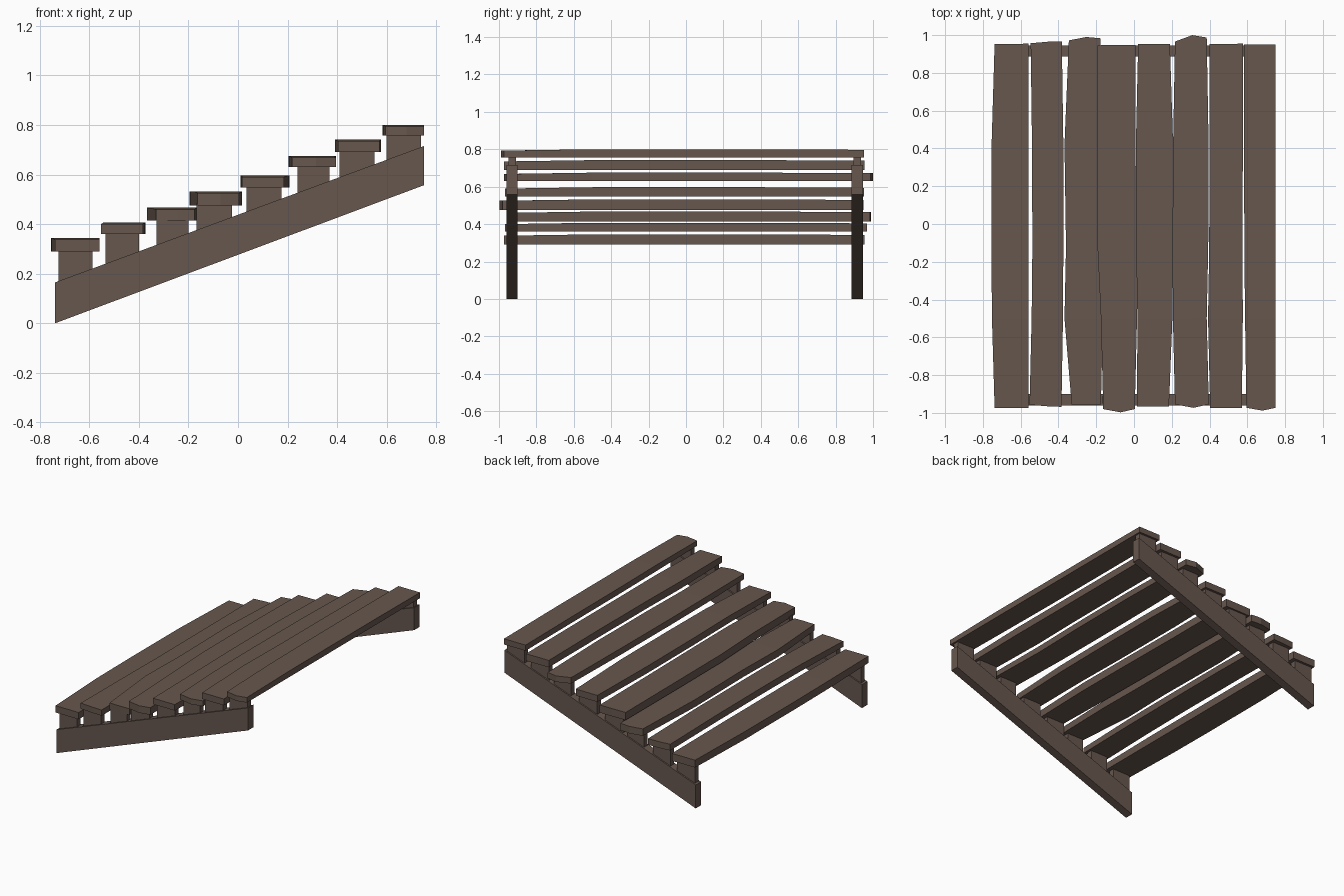
import bpy, bmesh

if "Cube" in bpy.data.objects:
    bpy.data.objects.remove(bpy.data.objects["Cube"])

wood = bpy.data.materials.new("dark brown wood")
wood.diffuse_color = (0.135, 0.095, 0.076, 1)
wood.use_nodes = True
wood.node_tree.nodes["Principled BSDF"].inputs["Base Color"].default_value = wood.diffuse_color


def finish(name, bm):
    bmesh.ops.recalc_face_normals(bm, faces=bm.faces)
    me = bpy.data.meshes.new(name)
    bm.to_mesh(me)
    bm.free()
    me.materials.append(wood)
    ob = bpy.data.objects.new(name, me)
    bpy.context.collection.objects.link(ob)
    return ob


def side_panel(name, profile, y0, y1):
    """Extrude an x-z outline along y."""
    bm = bmesh.new()
    f = bm.faces.new([bm.verts.new((x, y0, z)) for x, z in profile])
    ext = bmesh.ops.extrude_face_region(bm, geom=[f])
    for v in ext["geom"]:
        if isinstance(v, bmesh.types.BMVert):
            v.co.y = y1
    return finish(name, bm)


def plank(name, left, right, z0, z1, north, south):
    """Wavy board: edges given at five stations, ends at left, middle, right."""
    mids = [0.42, -0.12, -0.5]
    bm = bmesh.new()
    top, bot = [], []
    for i in range(5):
        rt, rb = [], []
        for c, t in enumerate((0, 0.55, 1)):
            x = left[i] + (right[i] - left[i]) * t
            y = north[c] if i == 0 else south[c] if i == 4 else mids[i - 1]
            droop = 0.007 if i == 4 else 0.003 if i == 0 else 0
            rt.append(bm.verts.new((x, y, z1 - droop)))
            rb.append(bm.verts.new((x, y, z0)))
        top.append(rt)
        bot.append(rb)
    for i in range(4):
        for c in range(2):
            for g in (top, bot):
                bm.faces.new((g[i][c], g[i][c + 1], g[i + 1][c + 1], g[i + 1][c]))
        for c in (0, 2):
            bm.faces.new((top[i][c], top[i + 1][c], bot[i + 1][c], bot[i][c]))
    for i in (0, 4):
        for c in range(2):
            bm.faces.new((top[i][c], top[i][c + 1], bot[i][c + 1], bot[i][c]))
    return finish(name, bm)


# Treads: left edge, right edge, bottom, top, far end, near end
treads = [
    ((-.738, -.754, -.755, -.752, -.738), (-.558,) * 5, .29, .345,
     (.953, .953, .955), (-.973, -.973, -.973)),
    ((-.547, -.54, -.538, -.542, -.553), (-.382, -.374, -.374, -.376, -.384), .36, .407,
     (.957, .965, .967), (-.957, -.965, -.968)),
    ((-.345, -.368, -.36, -.368, -.33), (-.177, -.17, -.17, -.165, -.175), .415, .467,
     (.972, .99, .983), (-.955, -.957, -.955)),
    ((-.193, -.195, -.193, -.175, -.163), (.008, .008, .014, .016, .004), .475, .532,
     (.946, .948, .948), (-.98, -.997, -.98)),
    ((.022, .01, .012, .018, .016), (.19, .207, .207, .203, .185), .548, .597,
     (.953, .953, .953), (-.967, -.967, -.967)),
    ((.217, .207, .204, .206, .217), (.385, .395, .393, .385, .396), .63, .675,
     (.966, 1.0, .987), (-.955, -.973, -.955)),
    ((.4, .4, .398, .392, .403), (.577, .576, .575, .576, .571), .69, .742,
     (.953, .953, .955), (-.973, -.973, -.973)),
    ((.582, .583, .584, .588, .595), (.75,) * 5, .757, .8,
     (.951, .951, .951), (-.973, -.988, -.973)),
]
for n, t in enumerate(treads, 1):
    plank(f"tread_{n}", *t)

# Sloped side beams with a riser block under every tread
beam = [(-.738, 0), (.75, .557), (.75, .715), (-.738, .165)]
block_x = [(-.725, -.587), (-.535, -.4), (-.328, -.2), (-.168, -.025),
           (.035, .175), (.24, .37), (.41, .55), (.6, .738)]
for side, y0, y1 in (("near", -.96, -.9), ("far", .886, .946)):
    side_panel(f"side_beam_{side}", beam, y0, y1)
    for n, ((xa, xb), t) in enumerate(zip(block_x, treads), 1):
        base = [.165 + .37 * (x + .738) - .03 for x in (xa, xb)]
        side_panel(f"riser_block_{side}_{n}",
                   [(xa, base[0]), (xb, base[1]), (xb, t[2] + .01), (xa, t[2] + .01)],
                   y0 + .01, y1 - .01)
